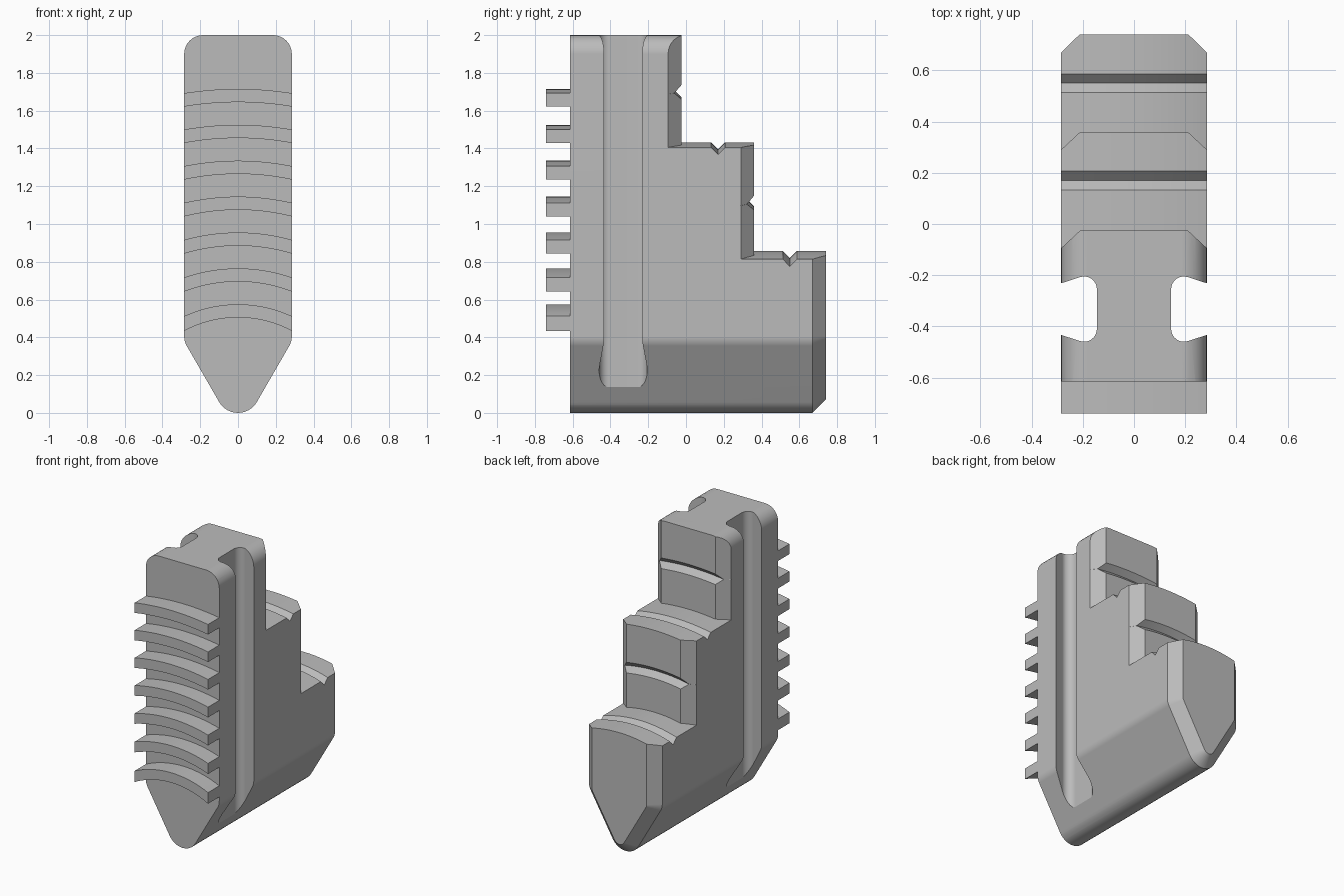
import bpy, bmesh
from math import sin, cos, sqrt, radians

cube = bpy.data.objects.get("Cube")
if cube:
    bpy.data.objects.remove(cube, do_unlink=True)

steel = bpy.data.materials.new("grey steel")
steel.use_nodes = True
GREY = (0.5, 0.5, 0.5, 1)
steel.diffuse_color = GREY
steel.node_tree.nodes["Principled BSDF"].inputs["Base Color"].default_value = GREY

HALF = 0.285      # half width of the jaw
AXIS = -0.1       # height of the common axis of all curved surfaces
FRONT, BACK = -0.615, 0.74
NOTCH = 0.037     # notch depth and half width


def loft(name, rings):
    """Solid through a list of equal-length closed rings."""
    bm = bmesh.new()
    loops = [[bm.verts.new(p) for p in ring] for ring in rings]
    n = len(loops[0])
    for a, b in zip(loops, loops[1:]):
        for i in range(n):
            j = (i + 1) % n
            bm.faces.new((a[i], a[j], b[j], b[i]))
    bm.faces.new(loops[0])
    bm.faces.new(loops[-1])
    bmesh.ops.recalc_face_normals(bm, faces=bm.faces)
    mesh = bpy.data.meshes.new(name)
    bm.to_mesh(mesh)
    bm.free()
    mesh.materials.append(steel)
    obj = bpy.data.objects.new(name, mesh)
    bpy.context.collection.objects.link(obj)
    return obj


def arc(cx, cz, r, start, end, steps=8):
    angles = [radians(start + (end - start) * i / steps) for i in range(steps + 1)]
    return [(cx + r * cos(a), cz + r * sin(a)) for a in angles]


def curved(z, x):
    """Height at x of the arc that peaks at z."""
    return AXIS + sqrt((z - AXIS) ** 2 - x * x)


def combine(target, cutter, operation):
    mod = target.modifiers.new("cut", 'BOOLEAN')
    mod.object, mod.operation, mod.solver = cutter, operation, 'EXACT'
    select(target)
    bpy.ops.object.modifier_apply(modifier=mod.name)
    bpy.data.objects.remove(cutter, do_unlink=True)


def select(obj):
    bpy.ops.object.select_all(action='DESELECT')
    obj.select_set(True)
    bpy.context.view_layer.objects.active = obj


def smooth(obj):
    select(obj)
    bpy.ops.object.shade_smooth_by_angle(angle=radians(25))
    obj.modifiers.new("normals", 'WEIGHTED_NORMAL').keep_sharp = True


# Stepped side section, with chamfered walls and V notches
def step_section(x):
    shift = max(0, abs(x) - 0.21) * 0.07 / 0.075
    h = max(0.0005, NOTCH - shift)
    low, mid = 0.857, 1.432
    pts = [(0.8, low)]
    for floor, top, wall, floor_notch, wall_notch in (
            (low, mid, 0.36, 0.55, 1.13), (mid, None, -0.025, 0.17, 1.71)):
        y = wall - shift
        pts += [(floor_notch + NOTCH, floor), (floor_notch, floor - NOTCH),
                (floor_notch - NOTCH, floor), (y, floor),
                (y, wall_notch - h), (y - h, wall_notch), (y, wall_notch + h)]
        if top:
            pts.append((y, top))
    section = [(x, y, curved(z, x)) for y, z in pts]
    wall_top = section[-1][1]
    return ([(x, FRONT, -0.1), (x, 0.8, -0.1)] + section
            + [(x, wall_top, 2.1), (x, FRONT, 2.1)])


half_columns = [0.03 * i for i in range(1, 11)] + [0.25]
columns = sorted([0] + half_columns + [-x for x in half_columns])
body = loft("jaw_body", [step_section(x) for x in columns])


# Front outline with pointed, rounded foot, inset at the back for a chamfer
def outline(y, inset):
    r, foot = 0.1 - inset, 0.115
    cx = HALF - 0.1
    pts = (arc(cx, 1.9, r, 90, 0) + arc(cx, 0.405, r, 0, -30)
           + arc(0, foot, foot - inset, -30, -150, 12)
           + arc(-cx, 0.405, r, -150, -180) + arc(-cx, 1.9, r, 180, 90))
    return [(x, y, z) for x, z in pts]


combine(body, loft("outline_cutter", [outline(-0.7, 0), outline(BACK - 0.07, 0),
                                      outline(BACK, 0.072)]), 'INTERSECT')

# Guide groove down each side, wider inside than at the mouth
for side in (1, -1):
    edge = [(0.32, 0.0895)] + arc(0.195, 0.0775, 0.05, 72, 180)
    edge += [(x, -y) for x, y in reversed(edge)]
    rings = [[(side * x, y - 0.3325, z) for x, y in edge] for z in (-0.2, 2.2)]
    combine(body, loft("groove_cutter", rings), 'DIFFERENCE')
smooth(body)

# Curved scroll teeth on the front
for i in range(7):
    top = 0.575 + 0.19 * i
    rings = []
    for k in range(25):
        x = HALF * (k / 12 - 1)
        rings.append([(x, y, curved(z, x)) for y, z in (
            (BACK * -1, top - 0.07), (FRONT + 0.01, top - 0.07),
            (FRONT + 0.01, top), (BACK * -1, top))])
    smooth(loft(f"scroll_tooth_{i + 1}", rings))
